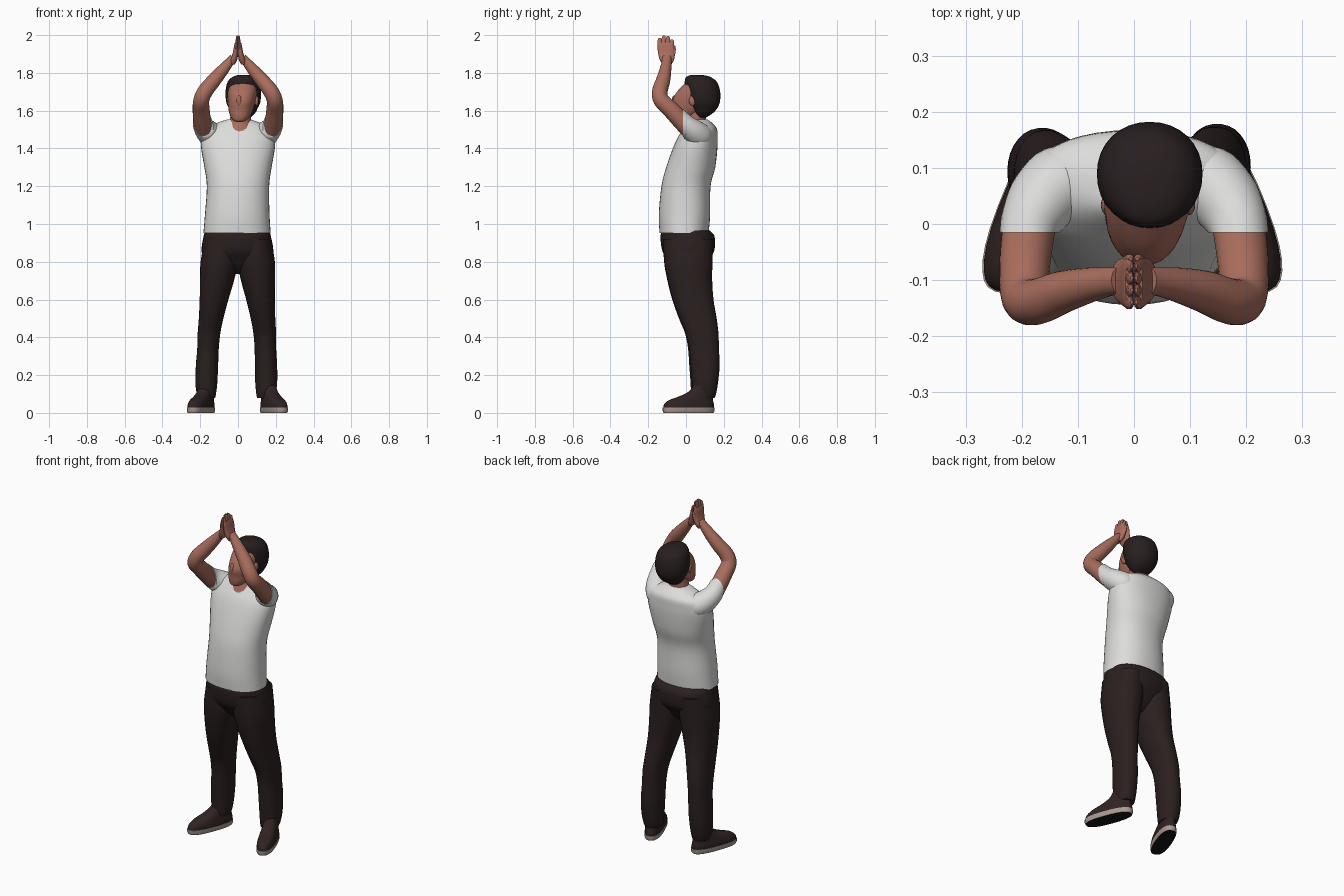
import bpy, bmesh, math
from mathutils import Vector, Matrix


def material(name, rgb):
    m = bpy.data.materials.new(name)
    m.diffuse_color = (*rgb, 1)
    return m


SKIN = material("skin", (0.40, 0.155, 0.11))
HAIR = material("hair", (0.021, 0.013, 0.014))
SHIRT = material("white cloth", (0.72, 0.72, 0.71))
TROUSER = material("dark cloth", (0.024, 0.014, 0.014))
SHOE = material("shoe leather", (0.030, 0.017, 0.016))
SOLE = material("sole rim", (0.40, 0.33, 0.29))
TREAD = material("sole tread", (0.008, 0.007, 0.007))


def spline(rows, steps):
    """Catmull-Rom through rows of numbers."""
    out = []
    for i in range(len(rows) - 1):
        a, b, c, d = (rows[max(i - 1, 0)], rows[i], rows[i + 1],
                      rows[min(i + 2, len(rows) - 1)])
        for k in range(steps):
            t = k / steps
            out.append([0.5 * (2 * q + (r - p) * t + (2 * p - 5 * q + 4 * r - s) * t * t
                               + (3 * q - p - 3 * r + s) * t ** 3)
                        for p, q, r, s in zip(a, b, c, d)])
    out.append(list(rows[-1]))
    return out


def loft(name, rows, mat, flat=True, seg=28, steps=4, power=2.0, matrix=None, cut_y=None):
    """Skin of rings (x, y, z, radius a, radius b); flat rings stay horizontal."""
    rows = spline(rows, steps)
    bm = bmesh.new()
    rings, u = [], Vector((1, 0, 0))
    for i, (x, y, z, a, b) in enumerate(rows):
        v = Vector((0, 1, 0))
        if not flat:
            t = (Vector(rows[min(i + 1, len(rows) - 1)][:3])
                 - Vector(rows[max(i - 1, 0)][:3])).normalized()
            u = (u - t * u.dot(t)).normalized()
            v = t.cross(u)
        ring = []
        for k in range(seg):
            w = 2 * math.pi * k / seg
            c, s = math.cos(w), math.sin(w)
            c = math.copysign(abs(c) ** (2 / power), c)
            s = math.copysign(abs(s) ** (2 / power), s)
            ring.append(bm.verts.new(Vector((x, y, z)) + u * (a * c) + v * (b * s)))
        rings.append(ring)
    for p, q in zip(rings, rings[1:]):
        for k in range(seg):
            n = (k + 1) % seg
            bm.faces.new((p[k], p[n], q[n], q[k]))
    bm.faces.new(rings[0])
    bm.faces.new(rings[-1])
    if cut_y is not None:  # straight hem facing the front
        bmesh.ops.bisect_plane(bm, geom=bm.verts[:] + bm.edges[:] + bm.faces[:],
                               plane_co=(0, cut_y, 0), plane_no=(0, -1, 0), clear_outer=True)
        bmesh.ops.holes_fill(bm, edges=[e for e in bm.edges if e.is_boundary])
    if matrix:
        bm.transform(matrix)
    return finish(name, bm, mat)


def finish(name, bm, mat):
    bmesh.ops.recalc_face_normals(bm, faces=bm.faces[:])
    me = bpy.data.meshes.new(name)
    bm.to_mesh(me)
    bm.free()
    me.materials.append(mat)
    ob = bpy.data.objects.new(name, me)
    bpy.context.collection.objects.link(ob)
    bpy.ops.object.select_all(action='DESELECT')
    ob.select_set(True)
    bpy.context.view_layer.objects.active = ob
    bpy.ops.object.shade_smooth_by_angle(angle=math.radians(45))
    return ob


def blob(name, centre, radii, mat):
    bm = bmesh.new()
    bmesh.ops.create_uvsphere(bm, u_segments=16, v_segments=10, radius=1)
    bm.transform(Matrix.Translation(centre) @ Matrix.Diagonal((*radii, 1)))
    return finish(name, bm, mat)


def mirrored(rows, s):
    return [(s * r[0], *r[1:]) for r in rows]


# Shirt body, leaning back towards the shoulders
loft("shirt_body", [
    (-.005, -.01, .953, .178, .130), (-.004, -.008, 1.05, .171, .136),
    (0, 0, 1.2, .165, .130), (0, .025, 1.3, .178, .130),
    (0, .048, 1.4, .195, .118), (0, .062, 1.46, .195, .105),
    (0, .075, 1.505, .172, .088), (.003, .072, 1.535, .115, .066),
    (.005, .066, 1.552, .066, .05)], SHIRT, seg=40, power=2.2)

# Neck and head
loft("neck", [(.005, .044, 1.475, .105, .074), (.008, .045, 1.51, .078, .060),
              (.012, .05, 1.55, .056, .054), (.018, .06, 1.63, .055, .055)], SKIN)
loft("head", [
    (.008, -.035, 1.54, .016, .014), (.009, -.026, 1.55, .036, .034),
    (.012, -.006, 1.575, .054, .06), (.015, .018, 1.605, .065, .086),
    (.020, .042, 1.65, .073, .115), (.024, .06, 1.70, .077, .108),
    (.027, .075, 1.745, .070, .08), (.028, .075, 1.772, .045, .05)],
    SKIN, seg=32, power=2.15)
loft("hair", [
    (.03, .085, 1.563, .035, .02), (.029, .092, 1.585, .06, .048),
    (.028, .095, 1.61, .075, .068), (.028, .092, 1.645, .09, .087),
    (.028, .088, 1.70, .094, .093), (.028, .079, 1.75, .084, .086),
    (.028, .066, 1.777, .06, .066), (.028, .058, 1.788, .03, .035),
    (.028, .056, 1.79, .008, .01)], HAIR, seg=32, power=2.1)
blob("nose", (.006, -.062, 1.65), (.014, .014, .03), SKIN)
for side, x in (("right", .098), ("left", -.048)):
    blob(side + "_ear", (x, .034, 1.652), (.011, .018, .026), SKIN)

# Trouser seat
loft("trouser_seat", [
    (-.004, .0, .966, .170, .124), (-.004, .008, .935, .178, .143),
    (-.003, .012, .86, .190, .138), (-.003, .012, .81, .170, .108),
    (0, .015, .77, .10, .08), (0, .018, .735, .03, .04)], TROUSER, seg=40, power=2.3)

for side, s in (("right", 1), ("left", -1)):
    # Raised arm: short sleeve, bent arm, palm, fingers and thumb
    loft(side + "_sleeve", mirrored([
        (.08, .095, 1.45, .045, .045), (.125, .075, 1.463, .068, .068),
        (.160, .045, 1.488, .064, .064), (.182, .008, 1.518, .055, .055),
        (.190, -.025, 1.55, .050, .050), (.194, -.065, 1.59, .049, .049)], s),
        SHIRT, flat=False, cut_y=-.015)
    loft(side + "_arm", mirrored([
        (.182, .02, 1.497, .047, .047), (.189, -.02, 1.54, .047, .047),
        (.195, -.08, 1.605, .045, .045), (.194, -.132, 1.657, .042, .042),
        (.172, -.138, 1.705, .041, .041), (.130, -.122, 1.757, .038, .038),
        (.085, -.110, 1.81, .032, .032), (.046, -.103, 1.857, .024, .026),
        (.026, -.102, 1.885, .017, .024)], s), SKIN, flat=False, seg=24)
    loft(side + "_palm", mirrored([
        (.029, -.101, 1.845, .012, .024), (.022, -.101, 1.87, .018, .038),
        (.014, -.104, 1.905, .014, .044), (.010, -.107, 1.95, .0095, .044),
        (.009, -.107, 1.962, .006, .040)], s), SKIN, seg=20, power=2.4)
    for i, tip in enumerate((1.985, 1.998, 1.995, 1.978)):
        y = -.140 + .0215 * i
        loft(f"{side}_finger_{i + 1}", mirrored([
            (.010, y, 1.925, .009, .012), (.007, y, 1.96, .007, .012),
            (.005, y + .001, tip - .008, .005, .0105),
            (.004, y + .001, tip, .002, .005)], s), SKIN, seg=10, steps=2)
    loft(side + "_thumb", mirrored([
        (.020, -.078, 1.87, .012, .014), (.012, -.066, 1.905, .009, .011),
        (.007, -.062, 1.935, .007, .008), (.006, -.062, 1.945, .003, .003)], s),
        SKIN, seg=10, steps=2)

    # Trouser leg, the two standing slightly differently
    lean, back = (-.008, .006) if s > 0 else (.014, -.004)
    leg = [(.088, .012, .92, .088, .134), (.097, .012, .80, .099, .128),
           (.108, .020, .70, .090, .118), (.122, .036, .60, .076, .108),
           (.136, .062, .50, .065, .098), (.146, .083, .42, .060, .086),
           (.150, .092, .34, .057, .079), (.154, .097, .25, .059, .077),
           (.156, .096, .16, .058, .069), (.155, .092, .10, .051, .062),
           (.154, .090, .08, .046, .056)]
    leg = [(x + lean * (1 - z / .92), y + back * (1 - z / .92), z, a, b)
           for x, y, z, a, b in leg]
    loft(side + "_trouser_leg", mirrored(leg, s), TROUSER, seg=30, power=2.2)

    # Shoe turned outwards, with a pale rim and dark tread
    place = (Matrix.Translation((s * .19 + (.0 if s > 0 else -.006), .014, 0))
             @ Matrix.Rotation(s * math.radians(21), 4, 'Z'))
    loft(side + "_shoe", [
        (0, 0, .022, .048, .142), (0, .002, .045, .048, .139),
        (0, .014, .068, .044, .122), (0, .046, .09, .041, .090),
        (0, .070, .115, .039, .064), (0, .078, .145, .036, .05)],
        SHOE, power=2.4, matrix=place)
    sole = loft(side + "_sole", [(0, 0, 0, .046, .139), (0, 0, .010, .050, .144),
                                 (0, 0, .028, .050, .144)],
                SOLE, steps=1, power=2.5, matrix=place)
    sole.data.materials.append(TREAD)
    for f in sole.data.polygons:
        if f.normal.z < -.7:
            f.material_index = 1
